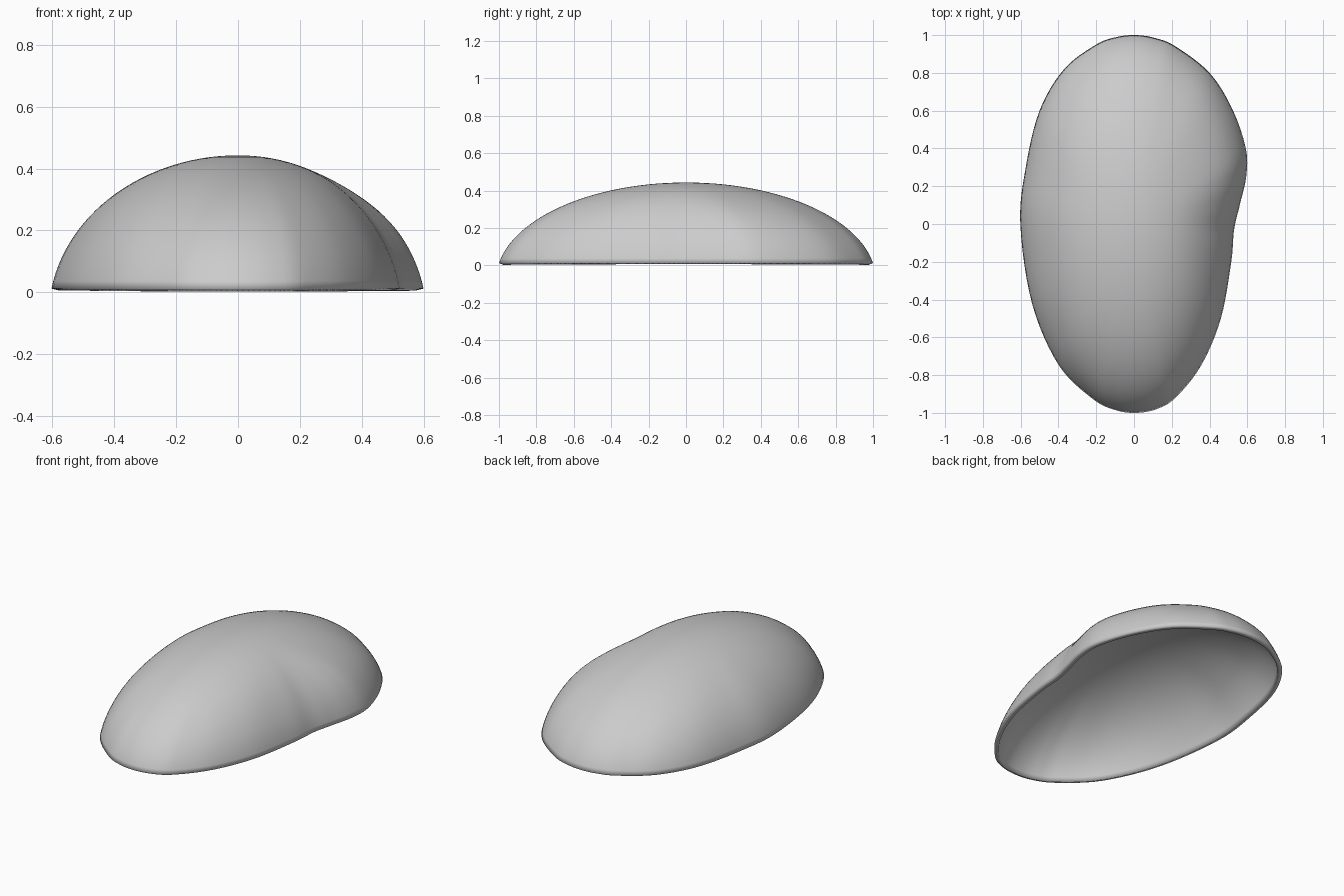
import bpy, bmesh, math
from mathutils import Vector

if "Cube" in bpy.data.objects:
    bpy.data.objects.remove(bpy.data.objects["Cube"])

RINGS, STEPS = 28, 6
HEIGHT, RIM_Z, THICK = 0.431, 0.012, 0.026
END = math.radians(80)

# Plan outline of the rim, clockwise from the back, with a waist on the right
OUTLINE = [(0.01, 1), (0.11, 0.985), (0.22, 0.94), (0.4, 0.8), (0.52, 0.61),
           (0.592, 0.4), (0.594, 0.25), (0.56, 0.1), (0.53, -0.03), (0.515, -0.2),
           (0.46, -0.5), (0.355, -0.75), (0.22, -0.92), (0.12, -0.98), (0.01, -1),
           (-0.1, -0.985), (-0.22, -0.925), (-0.4, -0.745), (-0.54, -0.42), (-0.602, 0),
           (-0.573, 0.3), (-0.5, 0.6), (-0.37, 0.82), (-0.2, 0.95), (-0.09, 0.99)]


def smooth_loop(points, steps):
    """Closed Catmull-Rom curve through the points."""
    pts, n, out = [Vector(p) for p in points], len(points), []
    for i in range(n):
        a, b, c, d = (pts[(i + k) % n] for k in (-1, 0, 1, 2))
        for s in range(steps):
            t = s / steps
            out.append(0.5 * (2 * b + (c - a) * t
                              + (2 * a - 5 * b + 4 * c - d) * t ** 2
                              + (3 * b - a - 3 * c + d) * t ** 3))
    return out


def crown_point(p):
    """Point of the plain egg outline in the same direction from the centre."""
    half_width = 0.555 if p.x > 0 else 0.6
    return p / math.hypot(p.x / half_width, p.y)


# Dome surface: plain ellipse near the crown, waisted outline near the rim
loop = smooth_loop(OUTLINE, STEPS)
crown = [crown_point(p) for p in loop]
bm = bmesh.new()
apex = bm.verts.new((0, 0, RIM_Z + HEIGHT))
rings = []
for j in range(1, RINGS + 1):
    t = END * j / RINGS
    r = math.sin(t) / math.sin(END)
    z = RIM_Z + HEIGHT * (math.cos(t) - math.cos(END)) / (1 - math.cos(END))
    w = min(max((r - 0.25) / 0.65, 0), 1)
    w = w * w * (3 - 2 * w)
    ring = [c.lerp(p, w) * r for c, p in zip(crown, loop)]
    rings.append([bm.verts.new((q.x, q.y, z)) for q in ring])
n = len(loop)
for i in range(n):
    k = (i + 1) % n
    bm.faces.new((apex, rings[0][k], rings[0][i]))
    for a, b in zip(rings, rings[1:]):
        bm.faces.new((a[i], a[k], b[k], b[i]))
bmesh.ops.recalc_face_normals(bm, faces=bm.faces)
if apex.link_faces[0].normal.z < 0:
    bmesh.ops.reverse_faces(bm, faces=bm.faces)
for f in bm.faces:
    f.smooth = True
mesh = bpy.data.meshes.new("shell")
bm.to_mesh(mesh)
bm.free()
shell = bpy.data.objects.new("shell", mesh)
bpy.context.collection.objects.link(shell)

# Hollow underside with a thin rim
solid = shell.modifiers.new("thickness", 'SOLIDIFY')
solid.thickness = THICK
solid.offset = -1
